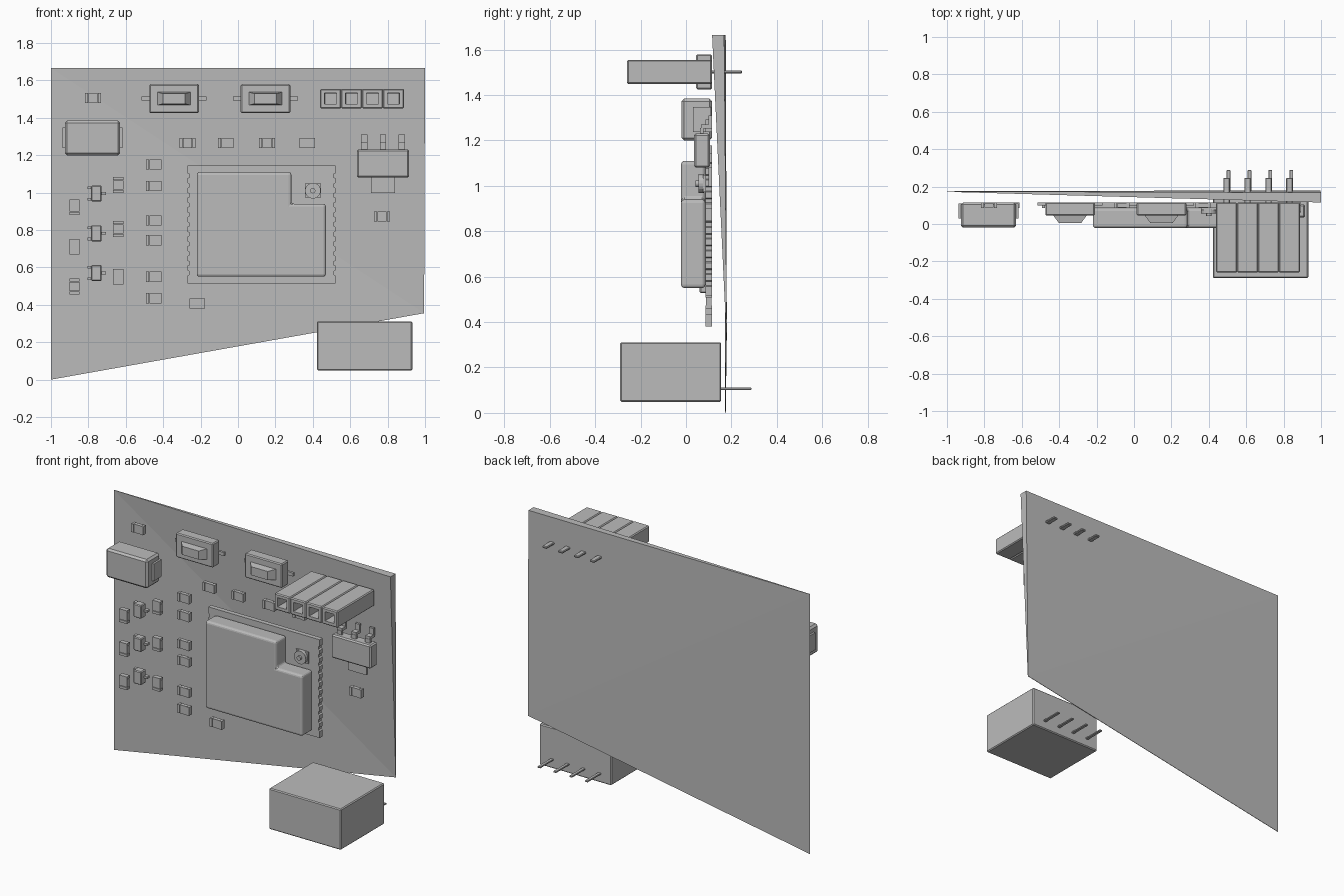
import bpy, bmesh, math
from mathutils import Matrix, Vector

cube = bpy.data.objects.get("Cube")
if cube:
    bpy.data.objects.remove(cube, do_unlink=True)

grey = bpy.data.materials.new("plain_grey")
grey.use_nodes = True
grey.diffuse_color = (0.5, 0.5, 0.5, 1)
grey.node_tree.nodes["Principled BSDF"].inputs["Base Color"].default_value = (0.5, 0.5, 0.5, 1)

SEAT = 0.115  # plane on which the components are mounted


def finish(name, bm):
    bmesh.ops.recalc_face_normals(bm, faces=bm.faces[:])
    mesh = bpy.data.meshes.new(name)
    bm.to_mesh(mesh)
    bm.free()
    mesh.materials.append(grey)
    ob = bpy.data.objects.new(name, mesh)
    bpy.context.collection.objects.link(ob)
    return ob


def add_box(bm, cx, cz, w, h, y0, y1, bevel=0):
    """Box centred on x, z with a depth range; optional chamfer."""
    m = Matrix.Translation((cx, (y0 + y1) / 2, cz)) @ Matrix.Diagonal((w, y1 - y0, h, 1))
    verts = bmesh.ops.create_cube(bm, size=1, matrix=m)["verts"]
    if bevel:
        edges = list({e for v in verts for e in v.link_edges})
        bmesh.ops.bevel(bm, geom=edges, offset=bevel, segments=1, affect='EDGES')


def add_prism(bm, outline, y0, y1):
    """Extrude an x-z outline through a depth range."""
    face = bm.faces.new([bm.verts.new((x, y0, z)) for x, z in outline])
    out = bmesh.ops.extrude_face_region(bm, geom=[face])["geom"]
    bmesh.ops.translate(bm, vec=(0, y1 - y0, 0),
                        verts=[v for v in out if isinstance(v, bmesh.types.BMVert)])


def add_disc(bm, cx, cz, r, y0, y1, sides=20):
    m = Matrix.Translation((cx, (y0 + y1) / 2, cz)) @ Matrix.Rotation(math.pi / 2, 4, 'X')
    bmesh.ops.create_cone(bm, cap_ends=True, segments=sides, radius1=r, radius2=r,
                          depth=y1 - y0, matrix=m)


# Wedge-shaped board: thick only at its upper left corner
bm = bmesh.new()
low, top, side = [bm.verts.new(c) for c in
                  ((-1, 0.172, 0), (-1, 0.172, 1.665), (0.995, 0.177, 0.355))]
near, far = bm.verts.new((1, 0.115, 1.665)), bm.verts.new((1, 0.168, 1.665))
rear = [bm.verts.new(v.co + Vector((0, 0.003, 0))) for v in (low, top, side)]
for f in ((low, side, top), (top, side, near), (rear[0], rear[1], rear[2]),
          (rear[1], far, rear[2]), (low, top, rear[1], rear[0]),
          (low, rear[0], rear[2], side), (top, near, far, rear[1]),
          (side, rear[2], far, near)):
    bm.faces.new(f)
finish("board", bm)

# Radio module carrier with scalloped side edges
bm = bmesh.new()
left, right, bottom, ceiling = -0.27, 0.52, 0.515, 1.145


def scallops(x, inward):
    pts = []
    for i in range(11):
        z = 0.57 + i * 0.052
        pts += [(x, z - 0.013), (x + inward * 0.01, z - 0.008),
                (x + inward * 0.01, z + 0.008), (x, z + 0.013)]
    return pts


add_prism(bm, [(left, bottom), (right, bottom)] + scallops(right, -1)
          + [(right, ceiling), (left, ceiling)] + scallops(left, 1)[::-1], 0.085, SEAT)
finish("module_carrier", bm)

# Shield can with a notched corner and rounded rim
bm = bmesh.new()
add_prism(bm, [(-0.22, 0.55), (0.47, 0.55), (0.47, 0.94), (0.285, 0.94),
               (0.285, 1.11), (-0.22, 1.11)], -0.022, 0.085)
shield = finish("module_shield", bm)
mod = shield.modifiers.new("rim", 'BEVEL')
mod.width, mod.segments = 0.015, 3

# Coaxial socket in the notch
bm = bmesh.new()
add_box(bm, 0.4, 1.01, 0.085, 0.075, 0.075, 0.086)
add_disc(bm, 0.4, 1.01, 0.042, 0.055, 0.08)
add_disc(bm, 0.4, 1.01, 0.014, 0.042, 0.06)
finish("antenna_socket", bm)

# Socket header: four segments with square openings and rear pins
for i in range(4):
    x = 0.495 + i * 0.112
    bm = bmesh.new()
    add_box(bm, x, 1.502, 0.112, 0.106, -0.26, SEAT, 0.006)
    bm.normal_update()
    front = [min(bm.faces, key=lambda f: f.calc_center_median().y)]
    bmesh.ops.inset_region(bm, faces=front, thickness=0.025)
    bmesh.ops.inset_region(bm, faces=front, thickness=0.002, depth=-0.1)
    finish(f"header_segment_{i + 1}", bm)
    bm = bmesh.new()
    add_box(bm, x, 1.502, 0.034, 0.014, 0.1, 0.247, 0.004)
    finish(f"header_pin_{i + 1}", bm)

# Power block with four rear pins
bm = bmesh.new()
add_box(bm, 0.677, 0.18, 0.51, 0.262, -0.29, 0.155, 0.006)
finish("power_block", bm)
bm = bmesh.new()
for i in range(4):
    add_box(bm, 0.505 + i * 0.112, 0.106, 0.02, 0.01, 0.15, 0.288, 0.002)
finish("power_block_pins", bm)

# Push switches with tapered buttons and side legs
for n, x in enumerate((-0.342, 0.147)):
    bm = bmesh.new()
    add_box(bm, x, 1.502, 0.265, 0.155, 0.045, SEAT, 0.006)
    finish(f"switch_body_{n + 1}", bm)
    bm = bmesh.new()
    add_box(bm, x, 1.502, 0.18, 0.07, 0.005, 0.046)
    for v in bm.verts:
        if v.co.y < 0.02:
            v.co.x = x + (v.co.x - x) * 0.66
            v.co.z = 1.502 + (v.co.z - 1.502) * 0.78
    finish(f"switch_button_{n + 1}", bm)
    bm = bmesh.new()
    for s in (-1, 1):
        add_box(bm, x + s * 0.15, 1.502, 0.048, 0.022, 0.1, SEAT)
    finish(f"switch_legs_{n + 1}", bm)

# Large capacitor with end terminals
bm = bmesh.new()
add_box(bm, -0.778, 1.292, 0.295, 0.185, -0.02, SEAT, 0.012)
finish("large_capacitor", bm)
bm = bmesh.new()
for s in (-1, 1):
    add_box(bm, -0.778 + s * 0.13, 1.292, 0.06, 0.11, 0.03, SEAT - 0.005)
finish("capacitor_terminals", bm)

# Voltage regulator: body, heat tab and three bent legs
bm = bmesh.new()
add_box(bm, 0.775, 1.155, 0.28, 0.15, 0.035, 0.105, 0.008)
finish("regulator_body", bm)
bm = bmesh.new()
add_box(bm, 0.775, 1.04, 0.13, 0.085, 0.1, SEAT)
for x in (0.675, 0.775, 0.875):
    add_box(bm, x, 1.29, 0.034, 0.04, 0.1, SEAT)
    add_box(bm, x, 1.262, 0.034, 0.018, 0.065, SEAT)
    add_box(bm, x, 1.24, 0.034, 0.03, 0.062, 0.077)
finish("regulator_leads", bm)

# Small transistors
for n, z in enumerate((0.995, 0.782, 0.57)):
    bm = bmesh.new()
    add_box(bm, -0.757, z, 0.056, 0.086, 0.06, 0.11, 0.005)
    for dx, dz in ((0.038, 0), (-0.036, 0.03), (-0.036, -0.03)):
        add_box(bm, -0.757 + dx, z + dz, 0.025, 0.014, 0.09, SEAT)
    finish(f"transistor_{n + 1}", bm)

# Chip resistors: body with a cap at each end
flat = [(x, 1.265) for x in (-0.27, -0.065, 0.155, 0.37)]
flat += [(-0.45, z) for z in (1.15, 1.035, 0.85, 0.745, 0.55, 0.435)]
flat += [(-0.775, 1.506), (-0.218, 0.408), (0.77, 0.873)]
upright = [(-0.64, z) for z in (1.04, 0.805, 0.55)]
upright += [(-0.875, z) for z in (0.922, 0.71, 0.498)]
for n, (x, z) in enumerate(flat + upright):
    w, h = (0.083, 0.054) if n < len(flat) else (0.054, 0.083)
    dx, dz = (0.034, 0) if w > h else (0, 0.034)
    bm = bmesh.new()
    add_box(bm, x, z, w - dx, h - dz, 0.088, SEAT - 0.002)
    for s in (-1, 1):
        add_box(bm, x + s * dx, z + s * dz, 0.016 if dx else w,
                0.016 if dz else h, 0.085, SEAT)
    finish(f"chip_resistor_{n + 1}", bm)
